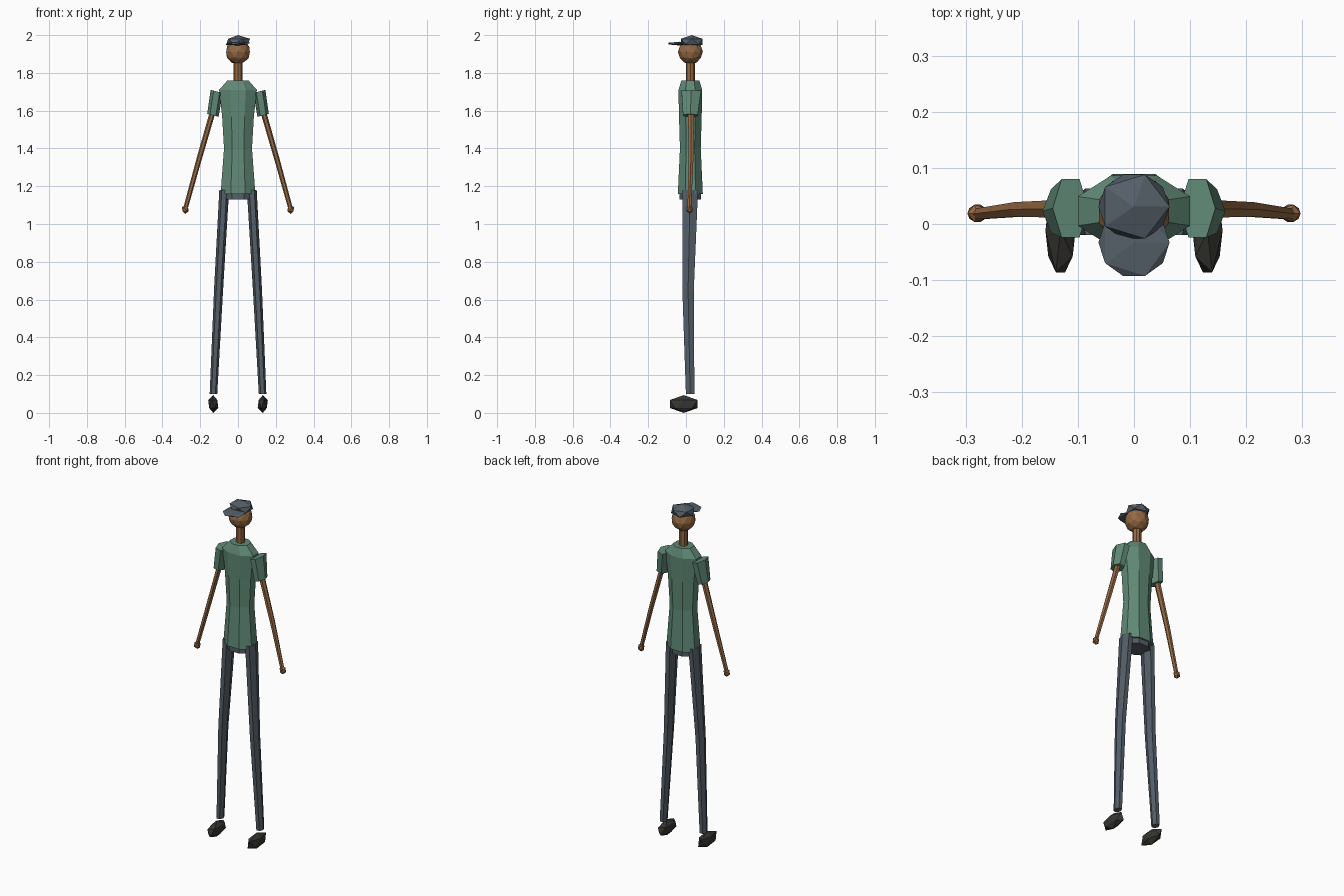
import bpy, bmesh, math
from mathutils import Matrix, Vector

if "Cube" in bpy.data.objects:
    bpy.data.objects.remove(bpy.data.objects["Cube"])


def colour(name, rgb):
    m = bpy.data.materials.new(name)
    m.diffuse_color = (*rgb, 1)
    m.use_nodes = True
    m.node_tree.nodes["Principled BSDF"].inputs["Base Color"].default_value = m.diffuse_color
    return m


SHIRT = colour("green shirt", (0.12, 0.255, 0.185))
SKIN = colour("brown skin", (0.30, 0.14, 0.055))
DENIM = colour("slate cloth", (0.09, 0.115, 0.14))
LEATHER = colour("dark leather", (0.038, 0.037, 0.032))


def finish(bm, name, mat):
    bmesh.ops.recalc_face_normals(bm, faces=bm.faces)
    me = bpy.data.meshes.new(name)
    bm.to_mesh(me)
    bm.free()
    me.materials.append(mat)
    ob = bpy.data.objects.new(name, me)
    bpy.context.collection.objects.link(ob)


def loft(name, mat, rings, sides, start=0.0, tilt=0.0, side=1):
    """Capped tube through rings of (x, y, z, half_width, half_depth)."""
    bm = bmesh.new()
    loops = []
    for x, y, z, rx, ry in rings:
        loop = []
        for i in range(sides):
            a = start + math.tau * i / sides
            c, s = rx * math.cos(a), ry * math.sin(a)
            loop.append(bm.verts.new((side * (x + c * math.cos(tilt)), y + s,
                                      z + c * math.sin(tilt))))
        loops.append(loop)
    for lo, hi in zip(loops, loops[1:]):
        for i in range(sides):
            j = (i + 1) % sides
            bm.faces.new((lo[i], lo[j], hi[j], hi[i]))
    bm.faces.new(loops[0])
    bm.faces.new(loops[-1])
    finish(bm, name, mat)


def ball(name, mat, centre, radii, detail=1, side=1):
    """Faceted ball stretched to the given radii."""
    bm = bmesh.new()
    bmesh.ops.create_icosphere(bm, subdivisions=detail, radius=1)
    size = Matrix.Diagonal((side * radii[0], radii[1], radii[2], 1))
    place = Vector((side * centre[0], centre[1], centre[2]))
    bmesh.ops.transform(bm, matrix=Matrix.Translation(place) @ size, verts=bm.verts)
    finish(bm, name, mat)


# Torso: octagonal shirt, widened by 1/cos so flats meet the half sizes
k = 1 / math.cos(math.pi / 8)
torso = [(1.16, 0.092, 0.066), (1.40, 0.074, 0.055), (1.57, 0.084, 0.060),
         (1.71, 0.100, 0.063), (1.76, 0.056, 0.047)]
loft("shirt", SHIRT, [(0, 0.023, z, w * k, d * k) for z, w, d in torso], 8, math.pi / 8)

# Hips showing between the legs
loft("hips", DENIM, [(0, 0.023, 1.13, 0.082, 0.062), (0, 0.023, 1.18, 0.082, 0.062)],
     8, math.pi / 8)

# Neck, head and cap
loft("neck", SKIN, [(0, 0.023, 1.75, 0.024, 0.024), (0, 0.023, 1.87, 0.024, 0.024)], 8)
ball("head", SKIN, (0, 0.023, 1.911), (0.066, 0.066, 0.066), detail=2)
ball("cap", DENIM, (0, 0.031, 1.965), (0.071, 0.067, 0.035))
ball("cap_brim", DENIM, (0, -0.033, 1.955), (0.071, 0.070, 0.010))

# Paired limbs
for label, s in (("left", 1), ("right", -1)):
    loft(label + "_sleeve", SHIRT,
         [(0.133, 0.023, 1.575, 0.031, 0.045), (0.113, 0.028, 1.702, 0.033, 0.060)],
         6, tilt=0.25, side=s)
    loft(label + "_arm", SKIN,
         [(0.276, 0.018, 1.09, 0.012, 0.011), (0.207, 0.026, 1.34, 0.014, 0.015),
          (0.135, 0.027, 1.59, 0.015, 0.018)], 6, tilt=0.25, side=s)
    ball(label + "_hand", SKIN, (0.279, 0.019, 1.078), (0.020, 0.018, 0.024), side=s)
    loft(label + "_leg", DENIM,
         [(0.130, 0.022, 0.10, 0.020, 0.026), (0.103, 0.011, 0.65, 0.024, 0.035),
          (0.073, 0.022, 1.18, 0.026, 0.048)], 6, side=s)
    ball(label + "_shoe", LEATHER, (0.131, -0.012, 0.047), (0.030, 0.087, 0.047), side=s)
